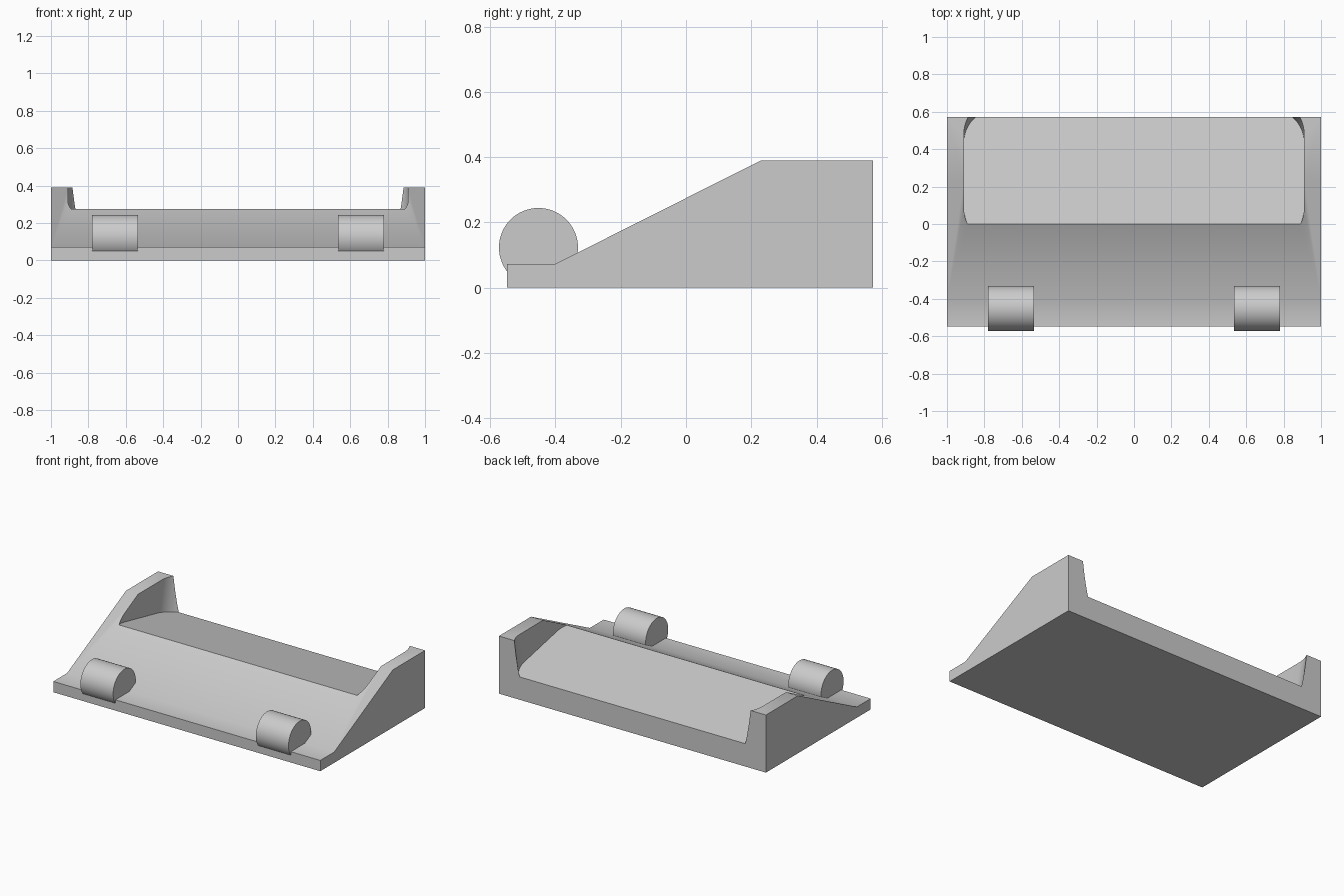
import bpy, bmesh, math

cube = bpy.data.objects.get("Cube")
if cube:
    bpy.data.objects.remove(cube, do_unlink=True)

grey = bpy.data.materials.new("light_grey")
grey.use_nodes = True
grey.diffuse_color = (0.6, 0.6, 0.6, 1)
grey.node_tree.nodes["Principled BSDF"].inputs["Base Color"].default_value = (0.6, 0.6, 0.6, 1)


def prism(name, profile, offset):
    """Solid swept from a closed outline along an offset vector."""
    bm = bmesh.new()
    face = bm.faces.new([bm.verts.new(p) for p in profile])
    swept = bmesh.ops.extrude_face_region(bm, geom=[face])["geom"]
    verts = [v for v in swept if isinstance(v, bmesh.types.BMVert)]
    bmesh.ops.translate(bm, verts=verts, vec=offset)
    bmesh.ops.recalc_face_normals(bm, faces=bm.faces)
    mesh = bpy.data.meshes.new(name)
    bm.to_mesh(mesh)
    bm.free()
    mesh.materials.append(grey)
    obj = bpy.data.objects.new(name, mesh)
    bpy.context.collection.objects.link(obj)
    return obj


def activate(obj):
    bpy.ops.object.select_all(action="DESELECT")
    obj.select_set(True)
    bpy.context.view_layer.objects.active = obj


# Wedge body from its side profile
side = [(-0.548, 0), (0.573, 0), (0.573, 0.39), (0.23, 0.39), (-0.4, 0.073), (-0.548, 0.073)]
body = prism("wedge_body", [(-1, y, z) for y, z in side], (2, 0, 0))

# Tray recess: rounded rectangle on a floor falling to the back, swept square to it
radius, floor, tilt, steps = 0.18, 0.275, 0.21, 12
outline = []
centres = [(0.73, 0.435), (-0.73, 0.435), (-0.73, 0.08), (0.73, 0.08)]
for corner, (cx, cy) in enumerate(centres):
    for i in range(steps + 1):
        a = (corner + i / steps) * math.pi / 2
        y = cy + radius * math.sin(a)
        outline.append((cx + radius * math.cos(a), y, floor - tilt * y))
depth = 0.4
cutter = prism("recess_cutter", outline, (0, tilt * depth, depth))
cutter.hide_render = True

activate(body)
cut = body.modifiers.new("recess", "BOOLEAN")
cut.operation = "DIFFERENCE"
cut.solver = "EXACT"
cut.object = cutter
bpy.ops.object.modifier_apply(modifier=cut.name)
bpy.data.objects.remove(cutter, do_unlink=True)
bpy.ops.object.shade_smooth_by_angle(angle=math.radians(30))

# Pair of rollers set into the front lip
for name, x in (("right_roller", -0.657), ("left_roller", 0.657)):
    bpy.ops.mesh.primitive_cylinder_add(vertices=64, radius=0.121, depth=0.245,
                                        location=(x, -0.452, 0.123),
                                        rotation=(0, math.pi / 2, 0))
    roller = bpy.context.object
    roller.name = name
    roller.data.materials.append(grey)
    activate(roller)
    bpy.ops.object.shade_smooth_by_angle(angle=math.radians(30))
